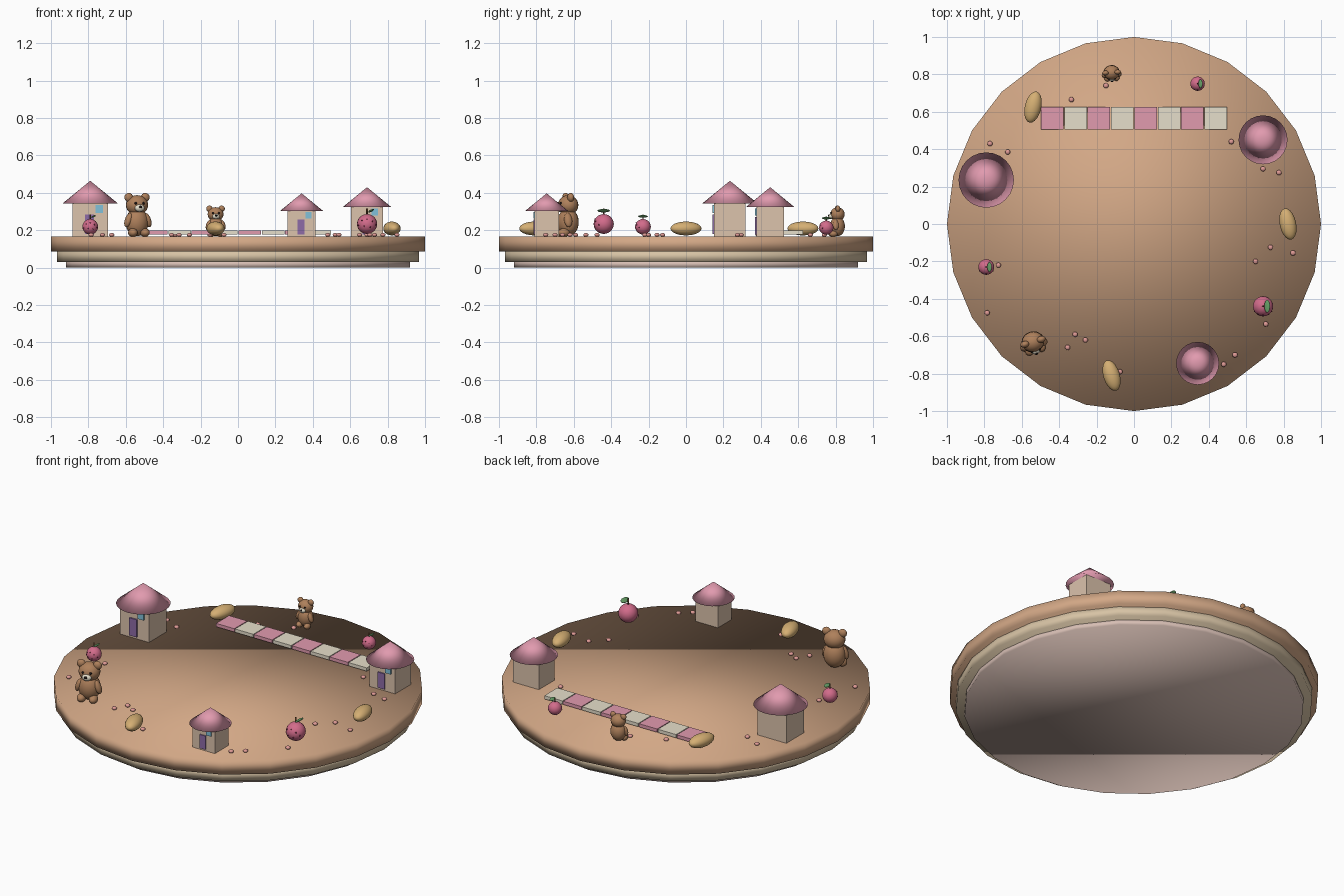
import bpy
from math import radians, sin, cos, pi
from mathutils import Matrix, Vector

if "Cube" in bpy.data.objects:
    bpy.data.objects.remove(bpy.data.objects["Cube"])

def mat(name, r, g, b):
    m = bpy.data.materials.new(name)
    m.diffuse_color = (r ** 2.2, g ** 2.2, b ** 2.2, 1)
    m.use_nodes = True
    m.node_tree.nodes["Principled BSDF"].inputs["Base Color"].default_value = m.diffuse_color
    return m

TAN = mat("tan", .82, .65, .52)
SAND = mat("sand", .84, .76, .64)
BLUSH = mat("blush", .84, .74, .70)
PINK = mat("pink", .88, .60, .68)
CREAM = mat("cream", .90, .87, .79)
WALL = mat("wall", .86, .76, .67)
DOOR = mat("violet", .55, .42, .65)
GLASS = mat("glass", .50, .75, .85)
FUR = mat("fur", .68, .50, .36)
DARK = mat("dark", .12, .10, .10)
FRUIT = mat("fruit", .82, .42, .54)
SEED = mat("seed", .50, .20, .28)
STEM = mat("stem", .40, .28, .18)
LEAF = mat("leaf", .40, .62, .40)
BUN = mat("bun", .83, .68, .45)
BERRY = mat("berry", .87, .60, .58)
TOP = 0.166

def finish(name, m, base, smooth):
    o = bpy.context.object
    o.name = name
    o.data.materials.append(m)
    if smooth:
        bpy.ops.object.shade_smooth()
    bpy.context.view_layer.update()
    if base is not None:
        o.matrix_world = base @ o.matrix_world
    return o

def ball(name, p, s, m, base=None, rot=(0, 0, 0), seg=20, rings=12):
    bpy.ops.mesh.primitive_uv_sphere_add(segments=seg, ring_count=rings, radius=1, location=p, rotation=rot)
    bpy.context.object.scale = s if isinstance(s, tuple) else (s, s, s)
    return finish(name, m, base, True)

def box(name, p, size, m, base=None):
    bpy.ops.mesh.primitive_cube_add(size=1, location=p)
    bpy.context.object.scale = size
    return finish(name, m, base, False)

def cone(name, z0, z1, r0, r1, n, m, base=None):
    bpy.ops.mesh.primitive_cone_add(vertices=n, radius1=r0, radius2=r1, depth=z1 - z0, location=(0, 0, (z0 + z1) / 2))
    return finish(name, m, base, True)

def place(x, y, s=1, angle=0):
    return Matrix.Translation((x, y, TOP)) @ Matrix.Rotation(radians(angle), 4, 'Z') @ Matrix.Scale(s, 4)

# stepped round board
cone("board_foot", 0, .035, .92, .92, 24, BLUSH)
cone("board_middle", .03, .09, .967, .967, 24, SAND)
cone("board_top", .085, TOP, 1, 1, 24, TAN)

# checkered path
for i in range(8):
    box("path_tile", (-.4375 + .125 * i, .565, .188), (.12, .122, .02), CREAM if i % 2 else PINK)

def house(x, y, s):
    b = place(x, y, s)
    box("house_wall", (0, 0, .09), (.192, .168, .18), WALL, b)
    cone("house_roof", .177, .298, .148, 0, 24, PINK, b)
    box("house_door", (-.004, -.086, .065), (.05, .012, .105), DOOR, b)
    box("house_window", (.047, -.086, .147), (.04, .012, .042), GLASS, b)

for h in ((-.79, .235, 1), (.69, .45, .885), (.34, -.745, .775)):
    house(*h)

def bear(x, y, s, angle):
    b = place(x, y, s, angle)
    ball("bear_body", (0, 0, .077), (.062, .056, .075), FUR, b)
    ball("bear_head", (0, 0, .168), (.06, .054, .053), FUR, b)
    ball("bear_muzzle", (0, -.048, .152), (.027, .02, .02), CREAM, b)
    ball("bear_nose", (0, -.066, .158), (.009, .007, .007), DARK, b, seg=12, rings=8)
    for k in (-1, 1):
        ball("bear_ear", (k * .046, 0, .209), (.024, .018, .024), FUR, b)
        ball("bear_eye", (k * .022, -.048, .178), .007, DARK, b, seg=12, rings=8)
        ball("bear_arm", (k * .053, -.016, .088), (.019, .022, .04), FUR, b, (0, radians(-20 * k), 0))
        ball("bear_foot", (k * .034, -.034, .021), (.025, .032, .023), FUR, b)

bear(-.54, -.63, 1, 17)
bear(-.12, .81, .71, 4)

def fruit(x, y, s):
    b = place(x, y, s)
    ball("fruit", (0, 0, .067), (.054, .054, .053), FRUIT, b)
    bpy.ops.mesh.primitive_cylinder_add(vertices=8, radius=.005, depth=.04, location=(0, 0, .13))
    finish("fruit_stem", STEM, b, True)
    ball("fruit_leaf", (.022, 0, .138), (.017, .034, .006), LEAF, b, (0, radians(-25), 0))
    # seeds on the front half
    for az, el in ((-35, 20), (0, 30), (35, 15), (-18, -12), (20, -18), (60, -5), (-60, -8)):
        a, e = radians(az), radians(el)
        d = Vector((sin(a) * cos(e), -cos(a) * cos(e), sin(e)))
        ball("fruit_seed", d * .053 + Vector((0, 0, .067)), .004, SEED, b, seg=8, rings=6)

for f in ((.69, -.44, 1), (-.79, -.23, .78), (.34, .75, .71)):
    fruit(*f)

# oval buns
for x, y, a in ((.823, 0, 12), (-.12, -.81, 17), (-.54, .625, -13)):
    ball("bun", (0, 0, .043), (.044, .085, .037), BUN, place(x, y, 1, a))

# scattered berries
for x, y in ((-.77, .43), (-.675, .385), (-.725, -.22), (-.785, -.475), (-.355, -.66),
             (-.315, -.59), (-.26, -.62), (-.075, -.79), (-.15, .74), (-.335, .665),
             (.52, .44), (.69, .295), (.775, .275), (.73, -.125), (.65, -.2),
             (.85, -.155), (.705, -.535), (.54, -.70), (.48, -.75)):
    ball("berry", (x, y, .175), (.014, .014, .01), BERRY, seg=12, rings=8)
